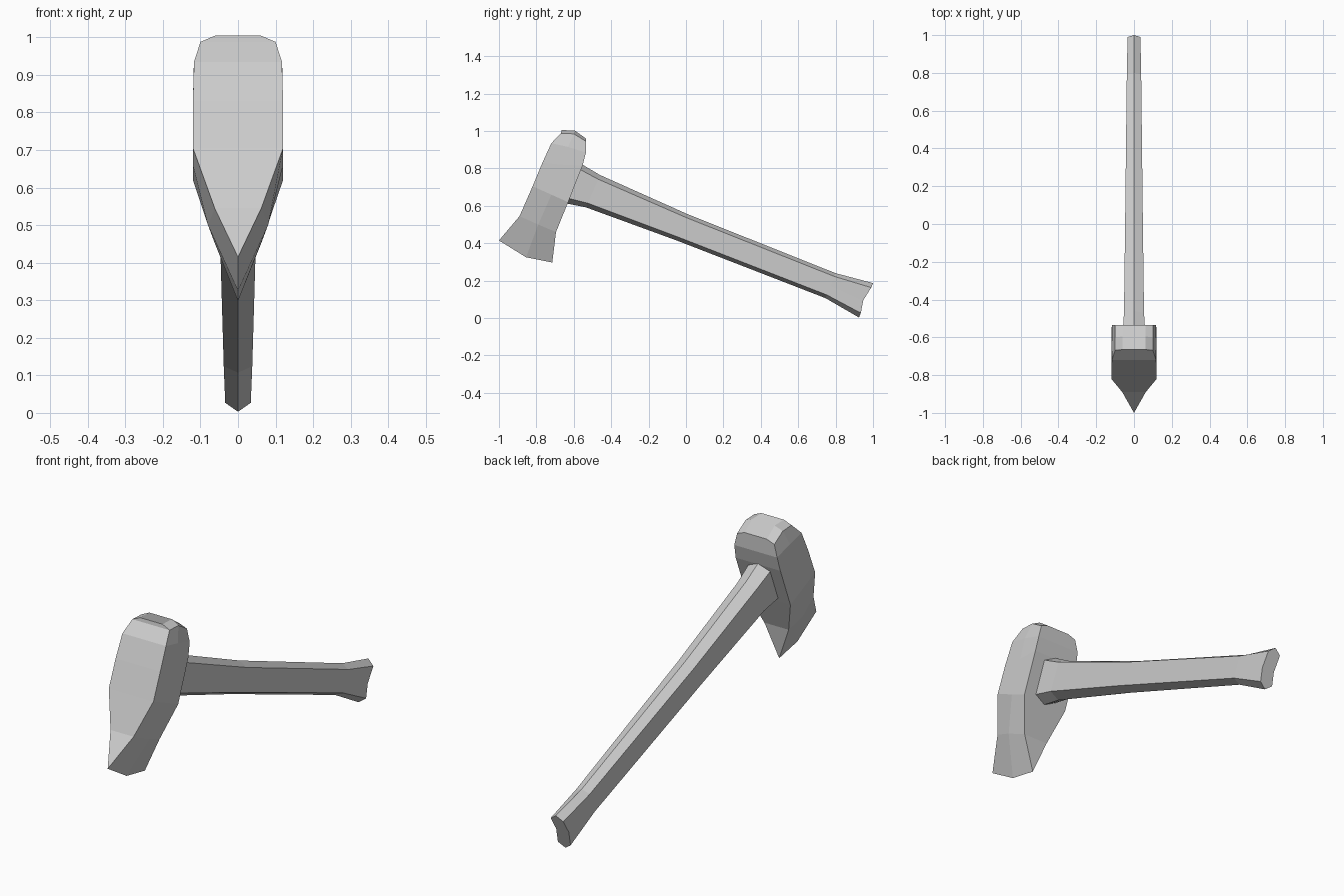
import bpy, bmesh

if "Cube" in bpy.data.objects:
    bpy.data.objects.remove(bpy.data.objects["Cube"])


def loft(name, rings):
    """Skin closed rings of equal length and cap both ends, flat shaded."""
    bm = bmesh.new()
    loops = [[bm.verts.new(p) for p in ring] for ring in rings]
    n = len(loops[0])
    for a, b in zip(loops, loops[1:]):
        for i in range(n):
            j = (i + 1) % n
            bm.faces.new((a[i], a[j], b[j], b[i]))
    bm.faces.new(loops[0])
    bm.faces.new(loops[-1])
    bmesh.ops.remove_doubles(bm, verts=bm.verts, dist=0.0005)
    bmesh.ops.dissolve_degenerate(bm, edges=bm.edges, dist=0.0005)
    bmesh.ops.recalc_face_normals(bm, faces=bm.faces)
    mesh = bpy.data.meshes.new(name)
    bm.to_mesh(mesh)
    bm.free()
    obj = bpy.data.objects.new(name, mesh)
    bpy.context.collection.objects.link(obj)
    return obj


def mirrored_ring(half):
    """Right-hand half section plus its reflection across x = 0."""
    return half + [(-x, y, z) for x, y, z in reversed(half)]


# Axe head: each section is front, middle, back as (half width, y, z)
head_sections = [
    [(0.06, -0.665, 1.005), (0.06, -0.595, 1.003), (0.06, -0.535, 0.96)],
    [(0.10, -0.668, 0.988), (0.10, -0.60, 0.985), (0.10, -0.535, 0.945)],
    [(0.117, -0.72, 0.935), (0.118, -0.63, 0.915), (0.115, -0.535, 0.885)],
    [(0.12, -0.768, 0.83), (0.12, -0.66, 0.82), (0.12, -0.553, 0.815)],
    [(0.12, -0.82, 0.705), (0.12, -0.72, 0.66), (0.12, -0.63, 0.62)],
    [(0.062, -0.89, 0.545), (0.08, -0.79, 0.50), (0.065, -0.695, 0.46)],
    [(0.0, -1.0, 0.415), (0.0, -0.855, 0.325), (0.0, -0.715, 0.297)],
]
loft("axe_head", [mirrored_ring(s) for s in head_sections])

# Handle: each station is half width, top (y, z), bottom (y, z), bow of the middle
handle_stations = [
    (0.060, (-0.57, 0.83), (-0.65, 0.615), 0.0),
    (0.053, (-0.46, 0.765), (-0.535, 0.592), 0.0),
    (0.047, (0.01, 0.555), (-0.05, 0.415), 0.0),
    (0.038, (0.80, 0.24), (0.745, 0.107), 0.0),
    (0.034, (1.0, 0.187), (0.925, 0.003), -0.015),
]
rings = []
for w, (ty, tz), (by, bz), bow in handle_stations:
    def at(x, t, dy=0.0):
        return (x, ty + (by - ty) * t + dy, tz + (bz - tz) * t)
    side = [at(w, 0.13), at(w, 0.5, bow), at(w, 0.87)]
    left = [(-x, y, z) for x, y, z in reversed(side)]
    rings.append([at(0, 0)] + side + [at(0, 1)] + left)
loft("handle", rings)
